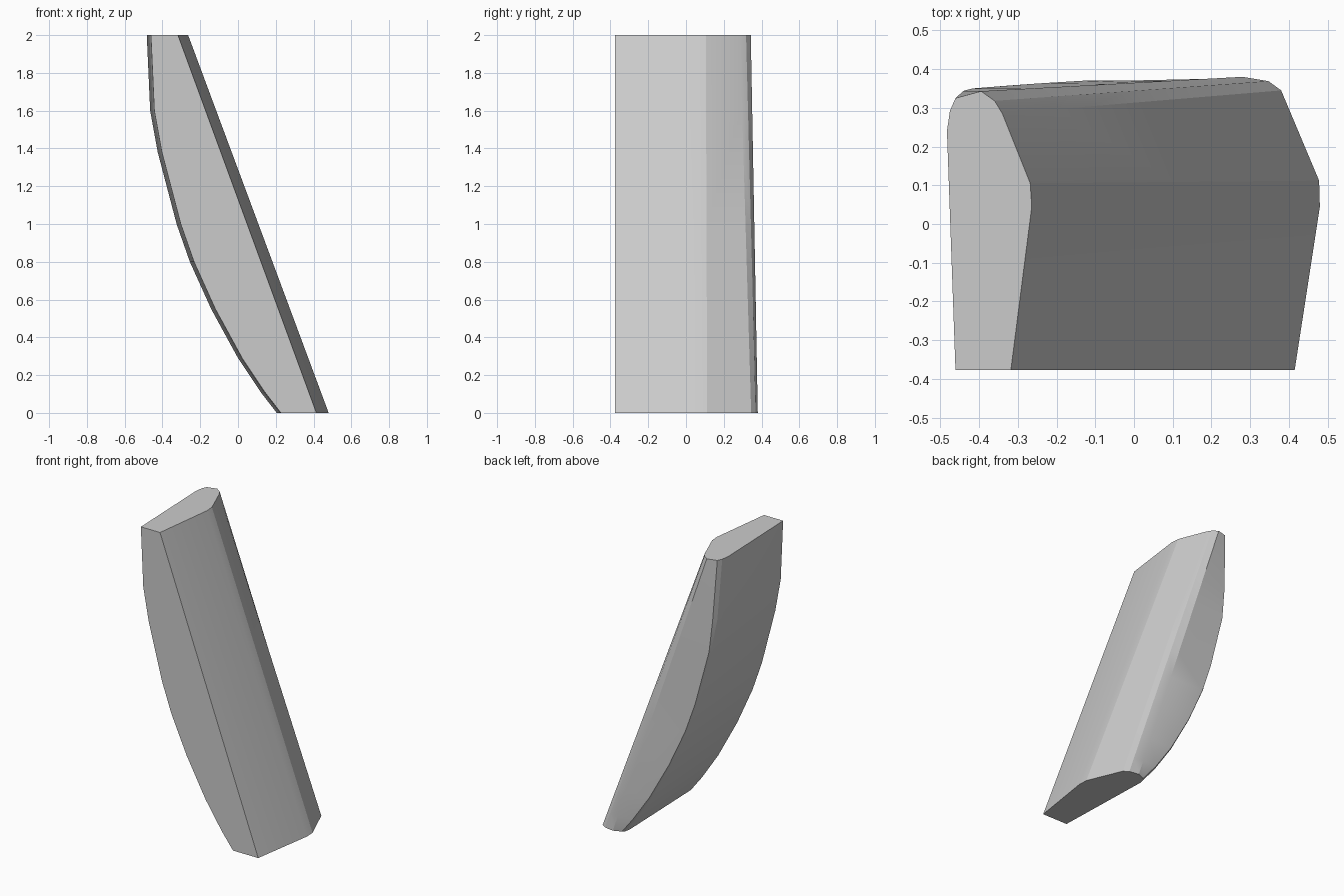
import bpy, bmesh

if "Cube" in bpy.data.objects:
    bpy.data.objects.remove(bpy.data.objects["Cube"])

# Straight edges of the right and back sides: (top x, top y, bottom x, bottom y)
straight = [(-.318, -.377, .415, -.377), (-.264, .045, .480, .045),
            (-.268, .105, .478, .112), (-.340, .285, .380, .345),
            (-.360, .318, .347, .369), (-.395, .343, .280, .380)]
# Bowed left side: (height, outer x, corner x inset, corner y, wall end y)
bow = [(2, -.483, .022, .325, .24), (1.6, -.465, .025, .344, .27),
       (1.38, -.425, .008, .350, .30), (1.0, -.325, .008, .358, .32),
       (.8, -.255, .008, .363, .33), (.55, -.142, .010, .370, .33),
       (.29, 0, .014, .371, .33), (.11, .12, .018, .370, .32),
       (0, .205, .022, .358, .31)]


def section(z, outer, inset, corner_y, wall_y):
    t = 1 - z / 2
    pts = [(a + (c - a) * t, b + (d - b) * t, z) for a, b, c, d in straight]
    mid_y = (corner_y + wall_y) / 2 + .01
    pts += [(outer + inset, corner_y, z), (outer + inset * .35, mid_y, z),
            (outer, wall_y, z), (outer + .022, -.377, z)]
    return pts


# Loft the sections into one closed solid
bm = bmesh.new()
rings = [[bm.verts.new(p) for p in section(*row)] for row in bow]
n = len(rings[0])
for upper, lower in zip(rings, rings[1:]):
    for i in range(1, n):
        if i != n:
            bm.faces.new((upper[i - 1], upper[i], lower[i], lower[i - 1]))
    bm.faces.new((upper[-1], upper[0], lower[0], lower[-1]))
bm.faces.new(rings[0])
bm.faces.new(rings[-1])
# Merge the flat strips on the straight sides
bmesh.ops.recalc_face_normals(bm, faces=bm.faces)
bmesh.ops.dissolve_limit(bm, angle_limit=.01, verts=bm.verts, edges=bm.edges)

mesh = bpy.data.meshes.new("curved_slab")
bm.to_mesh(mesh)
bm.free()
slab = bpy.data.objects.new("curved_slab", mesh)
bpy.context.collection.objects.link(slab)

grey = bpy.data.materials.new("light_grey")
grey.diffuse_color = (.6, .6, .6, 1)
grey.use_nodes = True
grey.node_tree.nodes["Principled BSDF"].inputs["Base Color"].default_value = grey.diffuse_color
mesh.materials.append(grey)

# Soft rounded corners, sharp rims
bpy.context.view_layer.objects.active = slab
slab.select_set(True)
bpy.ops.object.shade_smooth_by_angle(angle=.3)
